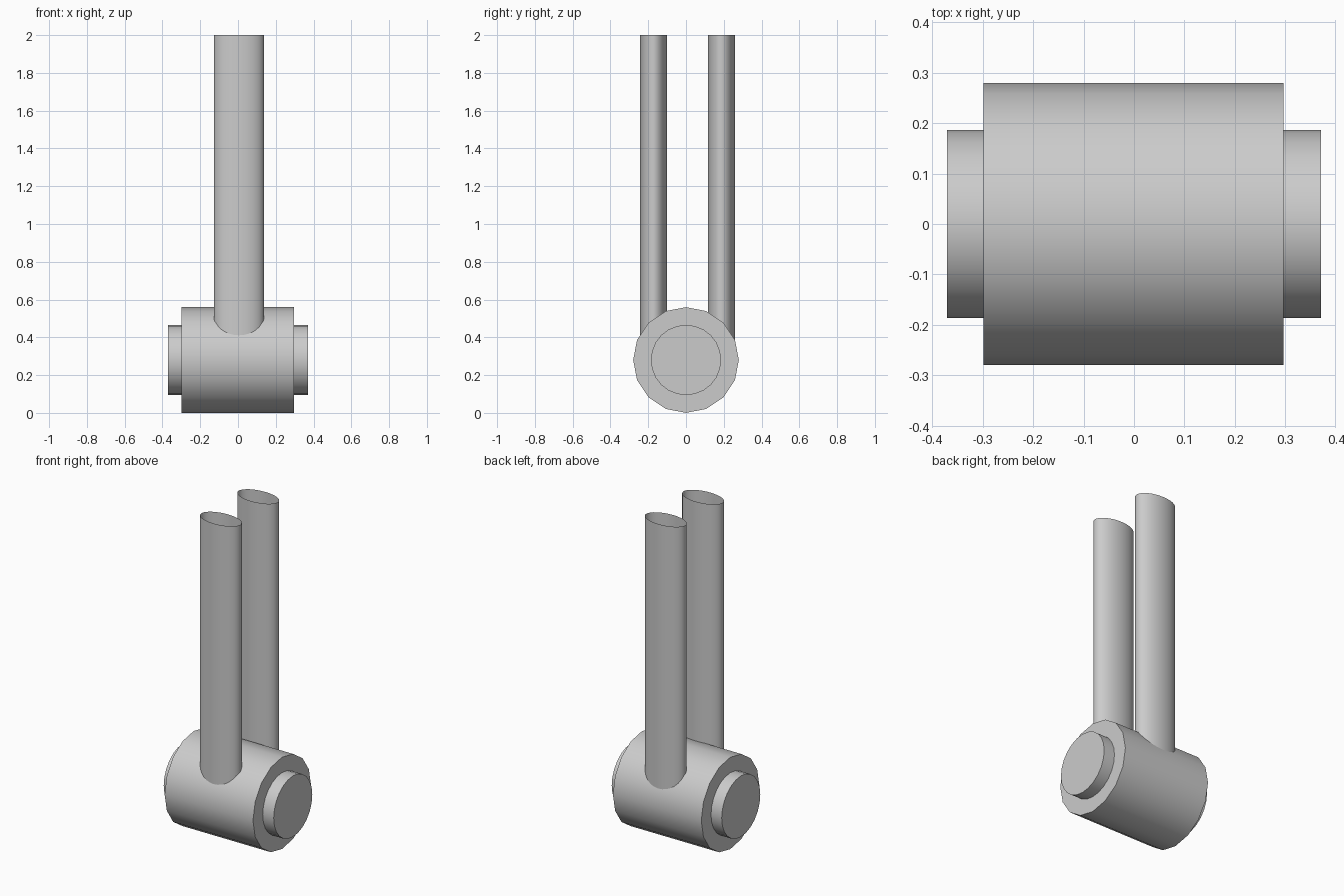
import bpy
import math

if "Cube" in bpy.data.objects:
    bpy.data.objects.remove(bpy.data.objects["Cube"])


def finish(obj, name):
    obj.name = name
    bpy.ops.object.transform_apply(location=False, rotation=True, scale=True)
    bpy.ops.object.shade_smooth_by_angle(angle=math.radians(35))
    return obj


def cylinder_x(name, radius, length, sides, x):
    # capped cylinder lying along x, with a vertex at the very top
    bpy.ops.mesh.primitive_cylinder_add(
        vertices=sides, radius=radius, depth=length,
        location=(x, 0, 0.28), rotation=(0, math.pi / 2, 0))
    return finish(bpy.context.object, name)


def open_tube(name, x, y, half_x, half_y, z0, z1):
    # upright oval shell, open at both ends
    bpy.ops.mesh.primitive_cylinder_add(
        vertices=32, radius=1, depth=z1 - z0, end_fill_type='NOTHING',
        location=(x, y, (z0 + z1) / 2))
    bpy.context.object.scale = (half_x, half_y, 1)
    return finish(bpy.context.object, name)


# main drum
cylinder_x("drum", 0.28, 0.596, 16, -0.001)

# axle stubs on both ends
for side, label in ((-1, "left"), (1, "right")):
    cylinder_x(label + "_axle_stub", 0.186, 0.10, 24, side * 0.321)

# two upright oval tubes sinking into the drum
for y, label in ((-0.1715, "front"), (0.1875, "back")):
    open_tube(label + "_tube", 0.005, y, 0.132, 0.0715, 0.3, 2.0)
